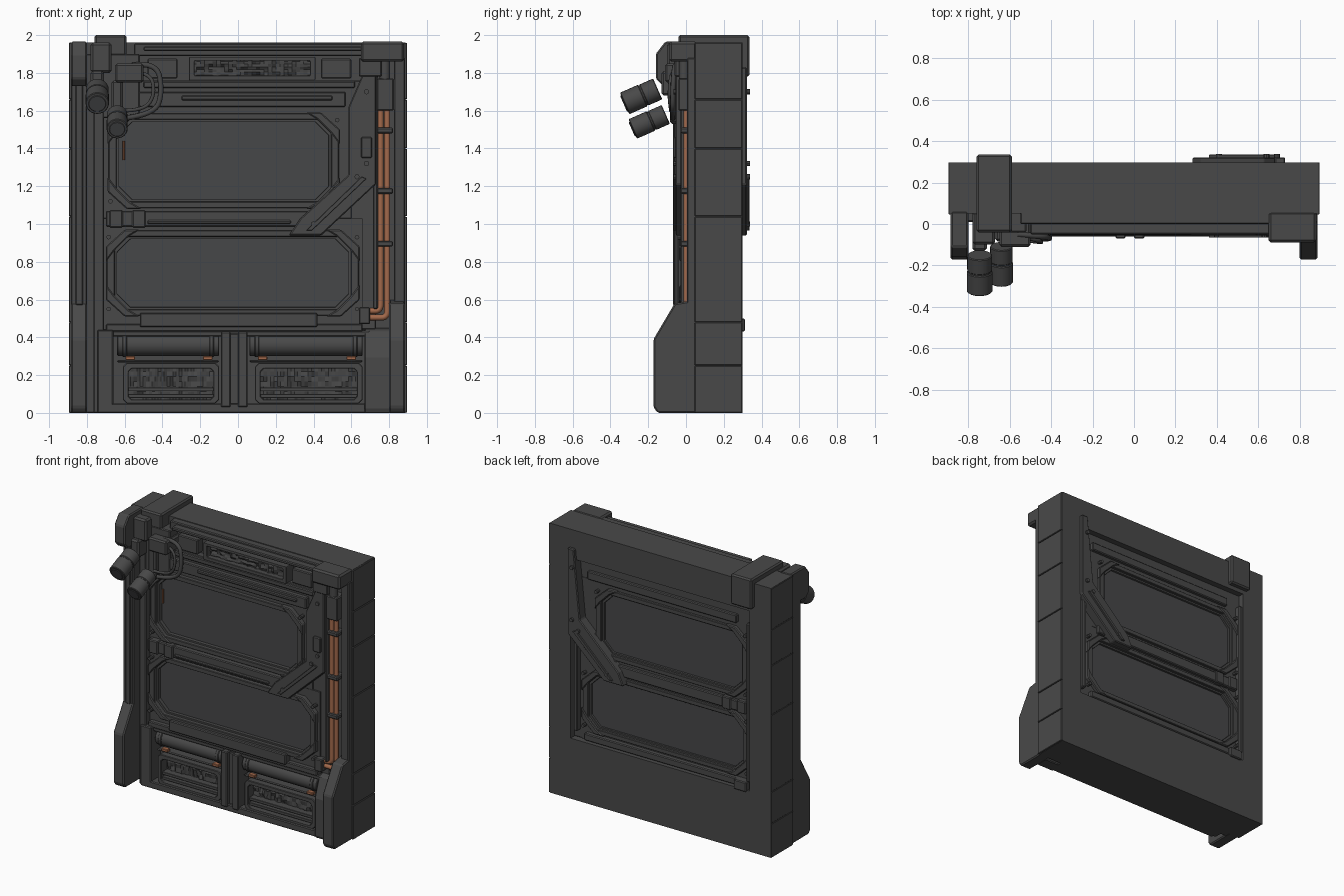
import bpy, bmesh, random
from mathutils import Vector

random.seed(4)
if "Cube" in bpy.data.objects:
    bpy.data.objects.remove(bpy.data.objects["Cube"])


def material(name, r, g, b):
    m = bpy.data.materials.new(name)
    m.use_nodes = True
    m.diffuse_color = (r, g, b, 1)
    m.node_tree.nodes["Principled BSDF"].inputs["Base Color"].default_value = (r, g, b, 1)
    return m


STEEL = material("dark_steel", .066, .066, .066)
GLASS = material("dark_glass", .062, .063, .066)
RUBBER = material("black_rubber", .06, .06, .06)
COPPER = material("copper", .36, .14, .07)


def finish(name, bm, mat, bevel=0, smooth=False):
    bmesh.ops.recalc_face_normals(bm, faces=bm.faces[:])
    mesh = bpy.data.meshes.new(name)
    bm.to_mesh(mesh)
    bm.free()
    mesh.materials.append(mat)
    ob = bpy.data.objects.new(name, mesh)
    bpy.context.collection.objects.link(ob)
    if bevel:
        mod = ob.modifiers.new("edge_bevel", 'BEVEL')
        mod.width, mod.segments, mod.limit_method = bevel, 1, 'ANGLE'
    if smooth:
        bpy.ops.object.select_all(action='DESELECT')
        ob.select_set(True)
        bpy.context.view_layer.objects.active = ob
        bpy.ops.object.shade_smooth_by_angle()
    return ob


def place(axis, p, d):
    return (d, p[0], p[1]) if axis == 'x' else (p[0], d, p[1])


def prism(name, axis, pts, d0, d1, mat=STEEL, bevel=.006):
    """Extrude a profile along x (points y, z) or along y (points x, z)."""
    bm = bmesh.new()
    a, b = ([bm.verts.new(place(axis, p, d)) for p in pts] for d in (d0, d1))
    bm.faces.new(a)
    bm.faces.new(b)
    n = len(pts)
    for i in range(n):
        j = (i + 1) % n
        bm.faces.new((a[i], a[j], b[j], b[i]))
    return finish(name, bm, mat, bevel)


def box(name, x0, x1, y0, y1, z0, z1, mat=STEEL, bevel=.006):
    return prism(name, 'y', [(x0, z0), (x1, z0), (x1, z1), (x0, z1)], y0, y1, mat, bevel)


def octagon(x0, x1, z0, z1, c):
    return [(x0 + c, z0), (x1 - c, z0), (x1, z0 + c), (x1, z1 - c),
            (x1 - c, z1), (x0 + c, z1), (x0, z1 - c), (x0, z0 + c)]


def ring(name, outer, inner, y0, y1, mat=STEEL, bevel=.004):
    """Flat frame between two outlines with the same number of corners."""
    bm = bmesh.new()
    loops = [[bm.verts.new((p[0], y, p[1])) for p in pts]
             for pts, y in ((outer, y0), (inner, y0), (inner, y1), (outer, y1))]
    n = len(outer)
    for k in range(len(loops)):
        a, b = loops[k], loops[k - 1]
        for i in range(n):
            j = (i + 1) % n
            bm.faces.new((a[i], a[j], b[j], b[i]))
    return finish(name, bm, mat, bevel)


def rod(name, a, b, r, mat=STEEL, sides=16, bevel=.004):
    a, b = Vector(a), Vector(b)
    bm = bmesh.new()
    bmesh.ops.create_cone(bm, cap_ends=True, segments=sides, radius1=r, radius2=r,
                          depth=(b - a).length)
    turn = (b - a).to_track_quat('Z', 'Y').to_matrix().to_4x4()
    bmesh.ops.transform(bm, matrix=turn, verts=bm.verts[:])
    bmesh.ops.translate(bm, vec=(a + b) / 2, verts=bm.verts[:])
    return finish(name, bm, mat, bevel, smooth=True)


def hose(name, points, r, mat):
    cu = bpy.data.curves.new(name, 'CURVE')
    cu.dimensions, cu.bevel_depth, cu.bevel_resolution = '3D', r, 2
    cu.resolution_u, cu.use_fill_caps = 6, True
    sp = cu.splines.new('NURBS')
    sp.points.add(len(points) - 1)
    for p, co in zip(sp.points, points):
        p.co = (*co, 1)
    sp.use_endpoint_u, sp.order_u = True, 3
    cu.materials.append(mat)
    bpy.context.collection.objects.link(bpy.data.objects.new(name, cu))


def rubble(name, x0, x1, y, z0, z1):
    bm = bmesh.new()
    bmesh.ops.create_grid(bm, x_segments=30, y_segments=7, size=.5)
    for v in bm.verts:
        v.co = (x0 + (v.co.x + .5) * (x1 - x0), y - random.random() * .02,
                z0 + (v.co.y + .5) * (z1 - z0))
    finish(name, bm, RUBBER)


def bolts(name, spots, y0, y1, r=.012):
    for x, z in spots:
        rod(name, (x, y0, z), (x, y1, z), r, STEEL, 8, 0)


# Main wall body and its side cladding
box("right_stile", -.893, -.72, .05, .298, 0, 1.96, STEEL, 0)
box("left_stile", .72, .886, .05, .298, 0, 1.96, STEEL, 0)
box("top_beam", -.72, .72, .05, .298, 1.75, 1.96, STEEL, 0)
box("bottom_beam", -.72, .72, .05, .298, 0, .44, STEEL, 0)
box("window_core", -.73, .73, .025, .24, .43, 1.76, GLASS)
seams = [0, .25, .48, 1.04, 1.4, 1.66, 1.96]
for z0, z1 in zip(seams, seams[1:]):
    for side in (-1, 1):
        xs = sorted((side * .88, side * .896))
        box("side_cladding", *xs, .046, .298, z0 + .002, z1 - .002, STEEL, .003)


# Windows with stepped octagonal frames on front and back
def window(x0, x1, z0, z1, lo, hi, right):
    ring("window_surround", octagon(-.73, right, lo, hi, .002),
         octagon(x0, x1, z0, z1, .07), .0, .255)
    for y0, y1 in ((-.03, .02), (.23, .275)):
        ring("window_frame", octagon(x0 - .055, x1 + .055, z0 - .045, z1 + .045, .09),
             octagon(x0 - .012, x1 + .012, z0 - .012, z1 + .012, .07), y0, y1)
        for x, s in ((x0, -1), (x1, 1)):
            for z, t in ((z0, -1), (z1, 1)):
                corner = [(x + s * .06, z - t * .12), (x + s * .06, z - t * .04),
                          (x - s * .04, z + t * .05), (x - s * .12, z + t * .05),
                          (x - s * .06, z + t * .015), (x + s * .015, z - t * .06)]
                prism("window_corner", 'y', corner, y0 - .008, y1 + .008)
        for x in (x0 - .045, x1 + .045):
            bolts("frame_bolt", [(x, z0 - .01), (x, z1 + .01)], y0 - .014, y1 + .014)


window(-.63, .48, 1.13, 1.54, 1.03, 1.63, .6)
window(-.64, .585, .56, .92, .44, 1.03, .66)
box("header_panel", -.73, .73, .0, .255, 1.61, 1.76)
box("brace_panel", .59, .73, .01, .255, .44, 1.62)
rod("copper_seal", (-.605, .0, 1.34), (-.605, .0, 1.44), .007, COPPER, 8, 0)

# Horizontal rails on both faces
box("middle_rail", -.7, .4, -.04, .02, .985, 1.07)
box("middle_rail_strip", -.48, .28, -.052, .0, 1.0, 1.02)
box("middle_rail_back", -.68, .55, .24, .28, .985, 1.06)
box("header_rail", -.57, .57, -.035, .02, 1.62, 1.7)
box("header_strip", -.3, .5, -.045, .0, 1.655, 1.68)
box("header_rail_back", -.6, .6, .24, .28, 1.62, 1.68)
for x in (-.68, -.56):
    box("rail_clamp", x, x + .07, -.055, .0, .98, 1.075)
    box("rail_clamp_back", x, x + .07, .25, .29, .98, 1.07)
box("sill_front", -.52, .42, -.055, .02, .455, .53)
box("sill_rail", -.7, .66, -.035, .05, .43, .47)
box("sill_back", -.7, .62, .24, .29, .45, .5)
box("sill_foot_back", -.7, -.6, .24, .312, .43, .5)
box("back_edge_rail", -.72, -.69, .24, .295, .5, 1.65)
box("back_inner_rail", .67, .7, .24, .295, .5, 1.3)

# Diagonal brace, front and back
brace = [(.27, .94), (.44, .94), (.73, 1.21), (.73, 1.84), (.68, 1.84),
         (.585, 1.62), (.585, 1.26), (.33, 1.03)]
prism("diagonal_brace", 'y', brace, -.055, .02)
strip = [(.36, .965), (.39, .965), (.68, 1.24), (.655, 1.25)]
prism("brace_strip", 'y', strip, -.066, .0, STEEL, .002)
back_brace = [(.28, .94), (.44, .94), (.73, 1.21), (.73, 1.83), (.68, 1.83),
              (.63, 1.33), (.32, 1.03)]
prism("diagonal_brace_back", 'y', back_brace, .24, .322)
prism("brace_strip_back", 'y', strip, .3, .335, STEEL, .002)
spots = [(.68, 1.32), (.68, 1.7), (.63, 1.25), (.4, 1.0)]
bolts("brace_bolt", spots, -.066, .0, .014)
bolts("brace_bolt_back", [(x + .01, z) for x, z in spots], .3, .338, .014)
box("brace_latch", .65, .71, -.07, .0, 1.35, 1.46)

# Top rail, vent and caps
box("top_rail", -.55, .68, .0, .06, 1.89, 1.955)
box("top_rail_lip", -.5, .66, -.05, .02, 1.915, 1.94)
box("under_rail", -.5, .62, -.02, .06, 1.72, 1.755)
ring("vent_frame", octagon(-.26, .41, 1.76, 1.885, .004),
     octagon(-.23, .38, 1.785, 1.865, .004), -.03, .06)
rubble("vent_filling", -.24, .39, .02, 1.775, 1.875)
for x in (-.48, .44):
    box("vent_side_block", x, x + .16, -.01, .06, 1.77, 1.875)
box("left_cap", .65, .88, -.09, .06, 1.86, 1.965, STEEL, .012)
box("left_cap_plate", .64, .76, -.06, .06, 1.78, 1.88)
saddle = [(-.04, 1.89), (-.04, 2), (.335, 2), (.335, 1.78), (.25, 1.78), (.25, 1.89)]
prism("top_saddle", 'x', saddle, -.76, -.59, STEEL, .01)
cap = [(.06, 1.73), (-.12, 1.73), (-.16, 1.77), (-.16, 1.9), (-.11, 1.965), (.06, 1.965)]
prism("right_cap", 'x', cap, -.885, -.8, STEEL, .008)

# Pillars and sloped feet
foot = [(.06, 0), (-.15, 0), (-.172, .03), (-.172, .39), (-.06, .58), (.06, .6)]
prism("right_foot", 'x', foot, -.885, -.8, STEEL, .008)
prism("left_foot", 'x', foot, .8, .885, STEEL, .008)
prism("left_foot_wing", 'x', [(y * .45, z * .75) for y, z in foot], .67, .81)
box("right_bay_post", -.745, -.66, -.06, .06, 0, .44)
box("right_pillar", -.885, -.8, -.06, .06, .55, 1.75)
box("right_pillar_strip", -.86, -.82, -.07, .0, .57, 1.74)
box("right_channel", -.81, -.74, .01, .06, 0, 1.9)
box("right_inner_post", -.765, -.71, -.045, .06, .0, 1.72)
box("left_pillar", .825, .885, .005, .06, .5, 1.88)
box("left_inner_post", .715, .74, -.03, .06, .55, 1.85)

# Lower equipment bay: posts, tanks, grilles
box("bay_base", -.7, .7, -.06, .06, 0, .05)
box("bay_top", -.7, .7, -.03, .06, .405, .435)
for x in (-.09, .0):
    box("bay_post", x, x + .05, -.07, .06, .03, .43)
box("bay_post_core", -.05, .01, -.04, .06, .03, .42)
for x0, x1, slant in ((-.64, -.1, 1), (.06, .66, -1)):
    rod("tank", (x0, .015, .36), (x1, .015, .36), .058)
    for x in (x0 + .04, x1 - .04):
        rod("tank_band", (x - .012, .015, .36), (x + .012, .015, .36), .064)
    ring("grille_frame", octagon(x0 + .03, x1, .05, .265, .02),
         octagon(x0 + .06, x1 - .03, .07, .235, .018), -.055, .06)
    rubble("grille_filling", x0 + .04, x1 - .02, .02, .06, .245)
    for z in (.08, .115):
        box("grille_slat", x0 + .05, x1 - .02, -.04, .04, z, z + .02, STEEL, .002)
    box("bay_shelf", x0, x1, -.02, .06, .268, .28)
    for x in (x0 + .07, x1 - .06):
        box("copper_fitting", x - .025, x + .025, -.035, .0, .28, .3, COPPER, .003)

# Copper pipes with clamps
for x, drop in ((.755, .54), (.79, .505)):
    hose("copper_pipe", [(x, .003, 1.62), (x, .003, 1.1), (x, .003, drop + .07),
                         (x, .003, drop), (x - .06, .003, drop), (.67, .003, drop)],
         .016, COPPER)
box("pipe_socket", .735, .825, -.04, .06, 1.6, 1.77)
rod("socket_neck", (.778, -.01, 1.76), (.778, -.01, 1.87), .028)
for z in (.88, 1.16, 1.48):
    box("pipe_clamp", .735, .82, -.03, .06, z, z + .03)
box("pipe_elbow_block", .64, .7, -.04, .06, .47, .56)

# Twin lamps, bracket and hoses
box("lamp_mount", -.78, -.67, -.1, .06, 1.8, 1.96, STEEL, .012)
box("lamp_junction", -.65, -.5, -.11, .06, 1.75, 1.85, STEEL, .01)
box("lamp_back_plate", -.72, -.52, -.04, .06, 1.56, 1.9)
box("lamp_hinge", -.78, -.71, -.13, .0, 1.68, 1.81, STEEL, .012)
box("lamp_hinge", -.67, -.61, -.085, .0, 1.53, 1.76, STEEL, .012)
for x, y, z, r in ((-.745, -.15, 1.715, .062), (-.64, -.107, 1.58, .056)):
    back, step = Vector((x, y, z)), Vector((0, -.175, -.077))
    rod("lamp_rear", back, back + step * .42, r * .97, STEEL, 24)
    rod("lamp_neck", back + step * .3, back + step * .6, r * .92, STEEL, 24)
    rod("lamp_front", back + step * .45, back + step, r, STEEL, 24)
    rod("lamp_lens", back + step, back + step * 1.03, r * .75, GLASS, 24)
hose("lamp_hose", [(-.56, -.05, 1.84), (-.43, -.06, 1.86), (-.4, -.07, 1.7),
                   (-.44, -.07, 1.58), (-.6, -.07, 1.56)], .014, RUBBER)
hose("lamp_cable", [(-.54, -.06, 1.8), (-.46, -.08, 1.8), (-.44, -.09, 1.68),
                    (-.5, -.08, 1.6), (-.62, -.08, 1.6)], .01, RUBBER)
